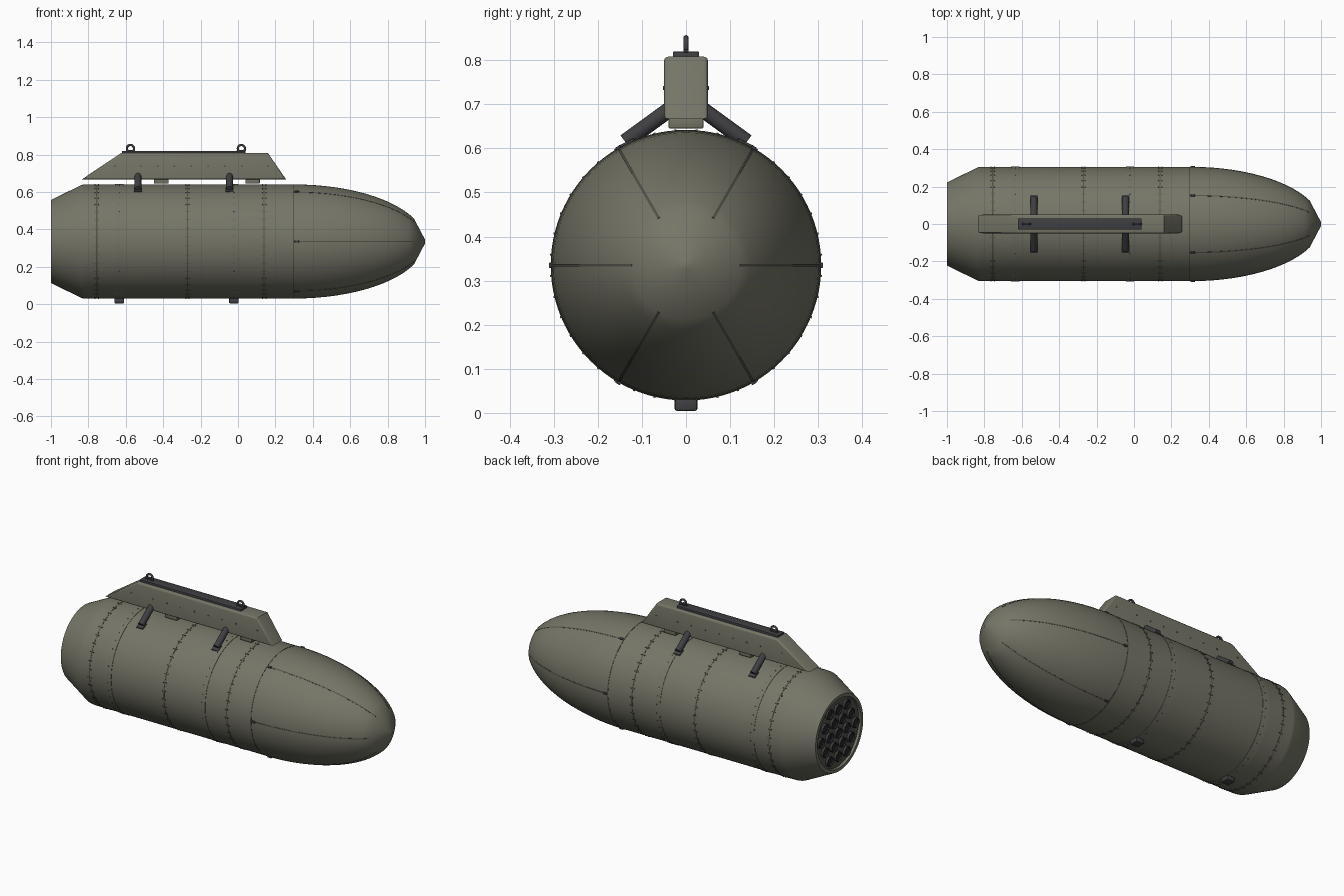
import bpy, bmesh, math
from mathutils import Matrix, Vector

if "Cube" in bpy.data.objects:
    bpy.data.objects.remove(bpy.data.objects["Cube"])

AX, R = 0.335, 0.305          # body axis height and radius


def material(name, rgb):
    m = bpy.data.materials.new(name)
    m.diffuse_color = (*rgb, 1)
    m.use_nodes = True
    m.node_tree.nodes["Principled BSDF"].inputs["Base Color"].default_value = m.diffuse_color
    return m


OLIVE = material("olive", (0.178, 0.178, 0.136))
DARK_OLIVE = material("dark_olive", (0.085, 0.085, 0.068))
GUNMETAL = material("gunmetal", (0.05, 0.05, 0.056))
BLACK = material("bore_black", (0.02, 0.02, 0.022))


def finish(name, bm, mat, angle=32):
    bmesh.ops.recalc_face_normals(bm, faces=bm.faces)
    for f in bm.faces:
        f.smooth = True
    for e in bm.edges:
        if len(e.link_faces) == 2 and e.calc_face_angle(0) > math.radians(angle):
            e.smooth = False
    me = bpy.data.meshes.new(name)
    bm.to_mesh(me)
    bm.free()
    me.materials.append(mat)
    ob = bpy.data.objects.new(name, me)
    bpy.context.collection.objects.link(ob)
    return ob


def lathe(name, profile, mat, n=96, center=(0, 0, AX), closed=False):
    """Revolve (x, radius) points around an axis along x."""
    bm = bmesh.new()
    rings = [[bm.verts.new((center[0] + x, center[1] + r * math.cos(2 * math.pi * i / n),
                            center[2] + r * math.sin(2 * math.pi * i / n)))
              for i in range(n)] for x, r in profile]
    pairs = list(zip(rings, rings[1:]))
    if closed:
        pairs.append((rings[-1], rings[0]))
    for a, b in pairs:
        for i in range(n):
            j = (i + 1) % n
            bm.faces.new((a[i], a[j], b[j], b[i]))
    if not closed:
        bm.faces.new(rings[0])
        bm.faces.new(rings[-1])
    return finish(name, bm, mat)


def band(name, x, half, height, mat):
    lathe(name, [(x - half, R - 0.004), (x - half, R + height),
                 (x + half, R + height), (x + half, R - 0.004)], mat, closed=True)


def add_box(bm, size, mat4, bevel=0):
    b = bmesh.new()
    bmesh.ops.create_cube(b, size=1, matrix=Matrix.Diagonal((*size, 1)))
    if bevel:
        bmesh.ops.bevel(b, geom=b.edges[:], offset=bevel, segments=2, profile=0.5, affect='EDGES')
    b.transform(mat4)
    tmp = bpy.data.meshes.new("tmp")
    b.to_mesh(tmp)
    b.free()
    bm.from_mesh(tmp)
    bpy.data.meshes.remove(tmp)


def box(name, size, loc, mat, bevel=0):
    bm = bmesh.new()
    add_box(bm, size, Matrix.Translation(loc), bevel)
    return finish(name, bm, mat)


def around(angle, x, r):
    """Frame on the body surface whose local z points outward."""
    return (Matrix.Translation((0, 0, AX)) @ Matrix.Rotation(angle, 4, 'X')
            @ Matrix.Translation((x, 0, r)))


# Main pod body with chamfered tail and recessed rear face
lathe("pod_body", [(-0.965, 0.2), (-1.0, 0.203), (-1.0, 0.222), (-0.835, 0.303),
                   (-0.82, R), (0.295, R)], OLIVE)
lathe("rear_plate", [(-0.985, 0.202), (-0.964, 0.202)], DARK_OLIVE)

# Nose fairing: half ellipse ending in a short cone
nose = [(0.3 + 0.7 * math.sin(t), R * math.cos(t))
        for t in (math.radians(66.2) * i / 14 for i in range(15))]
nose.append((1.0, 0.01))
lathe("nose_fairing", nose, OLIVE)
band("nose_joint", 0.297, 0.003, 0.001, DARK_OLIVE)

# Nose petal seams and their root clips
bm, clips = bmesh.new(), bmesh.new()
for k in range(6):
    a = math.radians(30 + 60 * k)
    strip = []
    for x, r in nose[:-1]:
        strip.append([bm.verts.new(around(a, x, 0) @ Vector((0, y, r + h)))
                      for y, h in ((-0.003, -0.004), (-0.003, 0.001), (0.003, 0.001), (0.003, -0.004))])
    for p, q in zip(strip, strip[1:]):
        for i in range(4):
            j = (i + 1) % 4
            bm.faces.new((p[i], p[j], q[j], q[i]))
    bm.faces.new(strip[0])
    bm.faces.new(strip[-1])
    add_box(clips, (0.022, 0.012, 0.01), around(a, 0.314, R + 0.001), 0.002)
finish("nose_petal_seams", bm, DARK_OLIVE)
finish("nose_clips", clips, GUNMETAL)

# Ring seams with small fasteners on both sides
bm = bmesh.new()
for i, x in enumerate((-0.755, -0.27, 0.14)):
    band(f"ring_seam_{i}", x, 0.003, 0.001, DARK_OLIVE)
    for k in range(40):
        for dx in (-0.009, 0.009):
            add_box(bm, (0.006, 0.005, 0.004), around(2 * math.pi * (k + 0.5) / 40, x + dx, R + 0.001))
finish("seam_fasteners", bm, DARK_OLIVE)

# Straps, their rivets and the feet underneath
bm = bmesh.new()
for i, x in enumerate((-0.635, -0.022)):
    band(f"strap_{i}", x, 0.022, 0.002, OLIVE)
    for k in range(40):
        add_box(bm, (0.005, 0.005, 0.004), around(2 * math.pi * (k + 0.5) / 40, x, R + 0.002))
    box(f"foot_{i}", (0.052, 0.052, 0.028), (x, 0, 0.018), GUNMETAL, 0.006)
finish("strap_rivets", bm, DARK_OLIVE)

# Hexagonal cluster of nineteen launch tubes
for q in range(-2, 3):
    for s in range(-2, 3):
        if abs(q + s) <= 2:
            c = (0, 0.08 * (q + s / 2), AX + 0.08 * s * math.sqrt(3) / 2)
            lathe(f"tube_{q + 2}{s + 2}", [(-0.966, 0.029), (-0.999, 0.029), (-0.999, 0.024),
                                          (-0.966, 0.024)], GUNMETAL, 20, c, True)
            lathe(f"tube_bore_{q + 2}{s + 2}", [(-0.992, 0.025), (-0.97, 0.025)], BLACK, 20, c)

# Pylon: extruded trapezoid with rounded edges
bm = bmesh.new()
f = bm.faces.new([bm.verts.new((x, -0.05, z)) for x, z in
                  ((-0.835, 0.667), (0.257, 0.667), (0.16, 0.808), (-0.625, 0.808))])
ext = bmesh.ops.extrude_face_region(bm, geom=[f])
bmesh.ops.translate(bm, vec=(0, 0.1, 0), verts=[v for v in ext['geom'] if isinstance(v, bmesh.types.BMVert)])
bmesh.ops.recalc_face_normals(bm, faces=bm.faces)
long_edges = [e for e in bm.edges if abs(e.verts[0].co.y - e.verts[1].co.y) < 0.01]
bmesh.ops.bevel(bm, geom=long_edges, offset=0.01, segments=3, profile=0.5, affect='EDGES')
finish("pylon", bm, OLIVE)

# Pylon rivets on both sides
bm = bmesh.new()
for x in (-0.66, -0.52, -0.43, -0.34, -0.25, -0.16, -0.07, 0.02, 0.16):
    for y in (-0.05, 0.05):
        bmesh.ops.create_cone(bm, cap_ends=True, segments=10, radius1=0.005, radius2=0.005, depth=0.004,
                              matrix=Matrix.Translation((x, y, 0.737)) @ Matrix.Rotation(math.pi / 2, 4, 'X'))
finish("pylon_rivets", bm, DARK_OLIVE)

# Top rail, spacer pads, and suspension lugs
box("top_rail", (0.66, 0.06, 0.02), (-0.29, 0, 0.81), GUNMETAL, 0.003)
for i, x in enumerate((-0.41, 0.078)):
    box(f"spacer_pad_{i}", (0.078, 0.08, 0.03), (x, 0, 0.66), OLIVE, 0.004)
for i, x in enumerate((-0.575, 0.018)):
    box(f"lug_base_{i}", (0.05, 0.012, 0.006), (x, 0, 0.821), GUNMETAL, 0.002)
    bm = bmesh.new()
    n, m = 28, 10
    vs = [[bm.verts.new((x + (0.019 + 0.006 * math.cos(b)) * math.cos(a), 0.006 * math.sin(b),
                         0.832 + (0.019 + 0.006 * math.cos(b)) * math.sin(a)))
           for b in (2 * math.pi * j / m for j in range(m))] for a in (2 * math.pi * k / n for k in range(n))]
    for k in range(n):
        for j in range(m):
            k2, j2 = (k + 1) % n, (j + 1) % m
            bm.faces.new((vs[k][j], vs[k2][j], vs[k2][j2], vs[k][j2]))
    finish(f"suspension_lug_{i}", bm, GUNMETAL, 60)

# Sway braces with foot pads
for i, x in enumerate((-0.535, -0.045)):
    for side in (-1, 1):
        bm = bmesh.new()
        a, b = Vector((x, side * 0.035, 0.69)), Vector((x, side * 0.138, 0.615))
        d = b - a
        rot = d.to_track_quat('Z', 'Y').to_matrix().to_4x4()
        bmesh.ops.create_cone(bm, cap_ends=True, segments=20, radius1=0.018, radius2=0.018, depth=d.length,
                              matrix=Matrix.Translation((a + b) / 2) @ rot)
        add_box(bm, (0.044, 0.042, 0.012), around(-side * math.radians(26), x, R), 0.003)
        finish(f"sway_brace_{i}_{'left' if side < 0 else 'right'}", bm, GUNMETAL)
